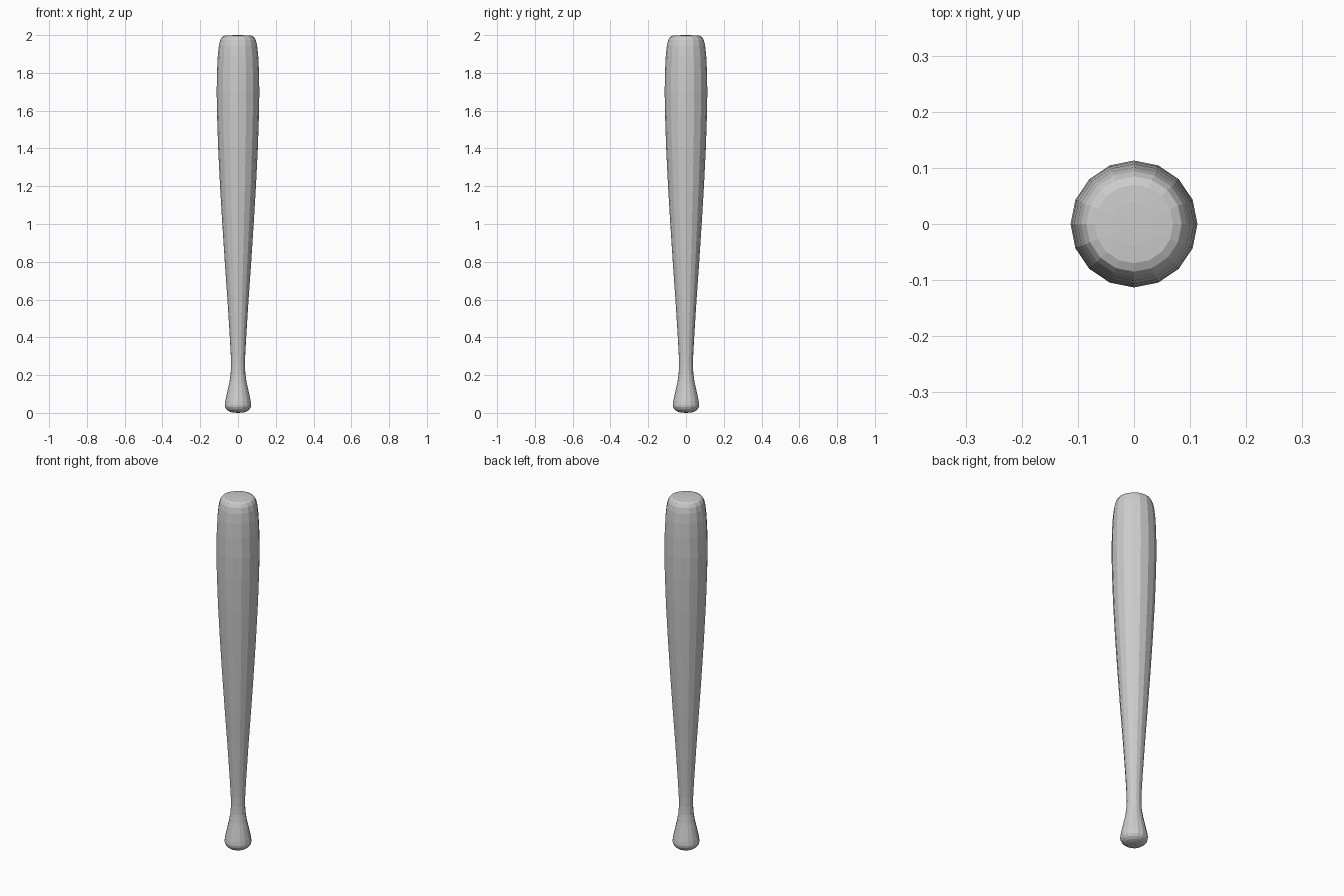
import bpy, bmesh, math

if "Cube" in bpy.data.objects:
    bpy.data.objects.remove(bpy.data.objects["Cube"])

SIDES = 16
# Bat outline from knob to tip: (radius, height)
PROFILE = [
    (0.030, 0.002), (0.048, 0.008), (0.061, 0.018), (0.068, 0.030), (0.070, 0.042),
    (0.067, 0.065), (0.056, 0.115), (0.046, 0.160), (0.039, 0.205), (0.037, 0.25),
    (0.038, 0.30), (0.044, 0.41), (0.056, 0.60), (0.070, 0.80), (0.083, 1.00),
    (0.095, 1.20), (0.105, 1.40), (0.111, 1.58), (0.113, 1.70), (0.111, 1.81),
    (0.107, 1.89), (0.101, 1.945), (0.094, 1.975), (0.085, 1.990), (0.070, 1.997),
    (0.040, 1.999),
]

# Lathe the outline into rings of faces
bm = bmesh.new()
rings = []
for r, z in PROFILE:
    rings.append([bm.verts.new((r * math.cos(2 * math.pi * i / SIDES),
                                r * math.sin(2 * math.pi * i / SIDES), z))
                  for i in range(SIDES)])
for low, high in zip(rings, rings[1:]):
    for i in range(SIDES):
        j = (i + 1) % SIDES
        bm.faces.new((low[i], low[j], high[j], high[i]))

# Close the knob end and the tip
for ring, z in ((rings[0], 0.0), (rings[-1], 2.0)):
    centre = bm.verts.new((0, 0, z))
    for i in range(SIDES):
        bm.faces.new((ring[i], ring[(i + 1) % SIDES], centre))
bmesh.ops.recalc_face_normals(bm, faces=bm.faces)

mesh = bpy.data.meshes.new("bat")
bm.to_mesh(mesh)
bm.free()
bat = bpy.data.objects.new("bat", mesh)
bpy.context.collection.objects.link(bat)
